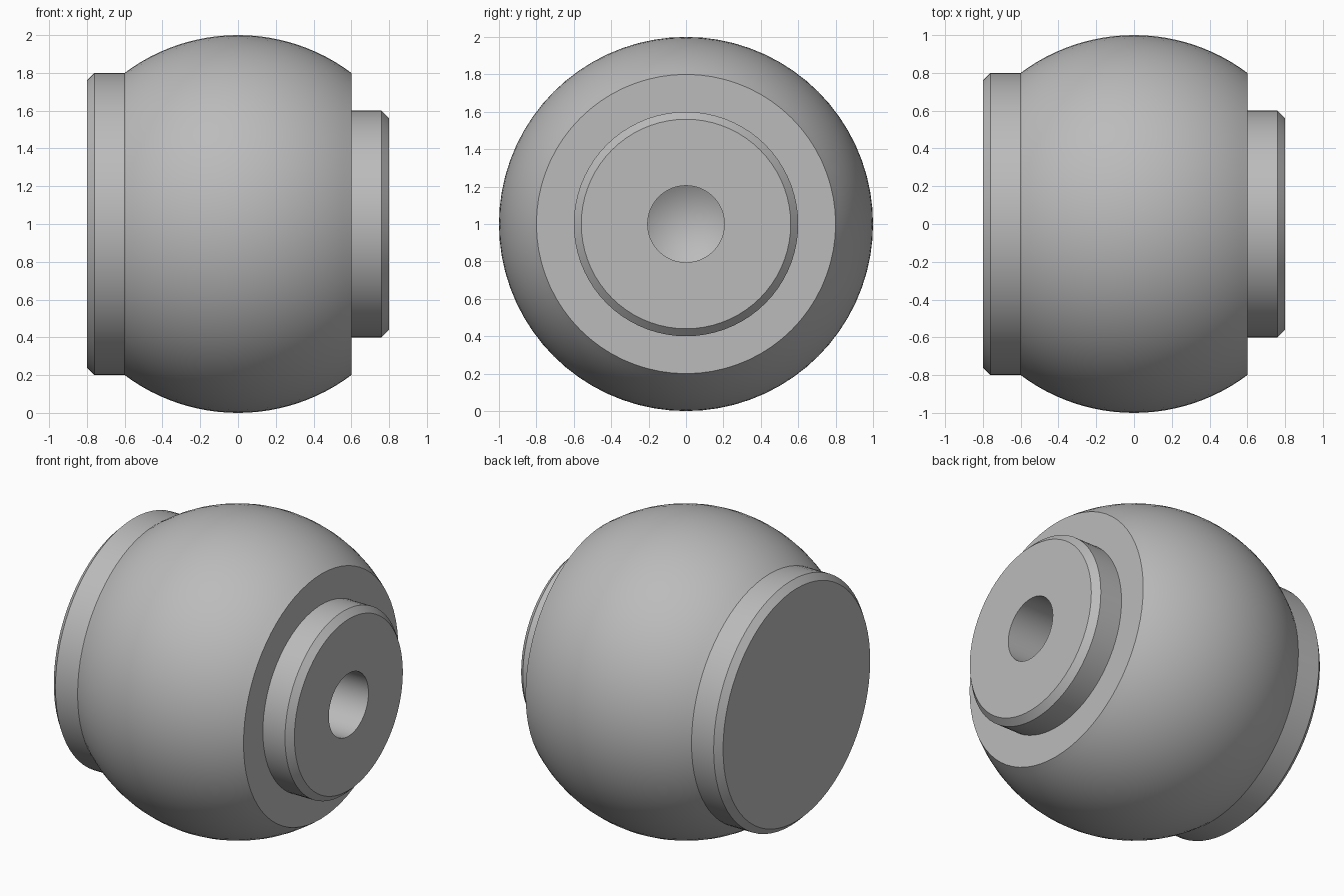
import bpy
import bmesh
from math import asin, cos, pi, radians, sin, tan
from mathutils import Matrix, Vector

cube = bpy.data.objects.get("Cube")
if cube:
    bpy.data.objects.remove(cube)

STEEL = (0.5, 0.5, 0.5, 1)
steel = bpy.data.materials.new("satin_steel")
steel.use_nodes = True
steel.diffuse_color = STEEL
steel.node_tree.nodes["Principled BSDF"].inputs["Base Color"].default_value = STEEL


def lathe(name, profile, steps=72):
    """Spin (x, radius) points, listed from -x to +x, around the level axis."""
    bm = bmesh.new()
    verts = [bm.verts.new((x, 0, r)) for x, r in profile]
    edges = [bm.edges.new(pair) for pair in zip(verts, verts[1:])]
    bmesh.ops.spin(bm, geom=verts + edges, cent=(0, 0, 0), axis=(1, 0, 0),
                   angle=2 * pi, steps=steps, use_merge=True)
    bmesh.ops.remove_doubles(bm, verts=bm.verts, dist=0.0001)
    # Point each face away from the left side of its profile
    bm.normal_update()
    probe = max(bm.faces, key=lambda f: f.calc_center_median().yz.length)
    middle = probe.calc_center_median()
    if probe.normal.dot(Vector((0, middle.y, middle.z))) < 0:
        bmesh.ops.reverse_faces(bm, faces=bm.faces)
    bmesh.ops.transform(bm, matrix=Matrix.Translation((0, 0, 1)), verts=bm.verts)
    mesh = bpy.data.meshes.new(name)
    bm.to_mesh(mesh)
    bm.free()
    mesh.materials.append(steel)
    obj = bpy.data.objects.new(name, mesh)
    bpy.context.collection.objects.link(obj)
    bpy.ops.object.select_all(action="DESELECT")
    obj.select_set(True)
    bpy.context.view_layer.objects.active = obj
    bpy.ops.object.shade_smooth_by_angle(angle=radians(25))
    return obj


CUT, END, CHAMFER = 0.6, 0.8, 0.04
FLANGE_R, BOSS_R, HOLE_R = 0.8, 0.6, 0.205

# Ball, cut flat at both ends, with the exposed shoulder around the boss
arc = asin(CUT)
angles = [-arc + 2 * arc * i / 24 for i in range(25)]
ball = [(sin(a), cos(a)) for a in angles]
lathe("ball_body", ball + [(CUT, BOSS_R)])

# Wide chamfered end disc
lathe("end_flange", [(-END, 0), (-END, FLANGE_R - CHAMFER),
                     (-END + CHAMFER, FLANGE_R), (-CUT, FLANGE_R)])

# Narrow chamfered boss with a drilled blind hole and conical bottom
hole_end = 0.0
tip = hole_end - HOLE_R * tan(radians(31))
lathe("drilled_boss", [(CUT, BOSS_R), (END - CHAMFER, BOSS_R),
                       (END, BOSS_R - CHAMFER), (END, HOLE_R),
                       (hole_end, HOLE_R), (tip, 0)])
